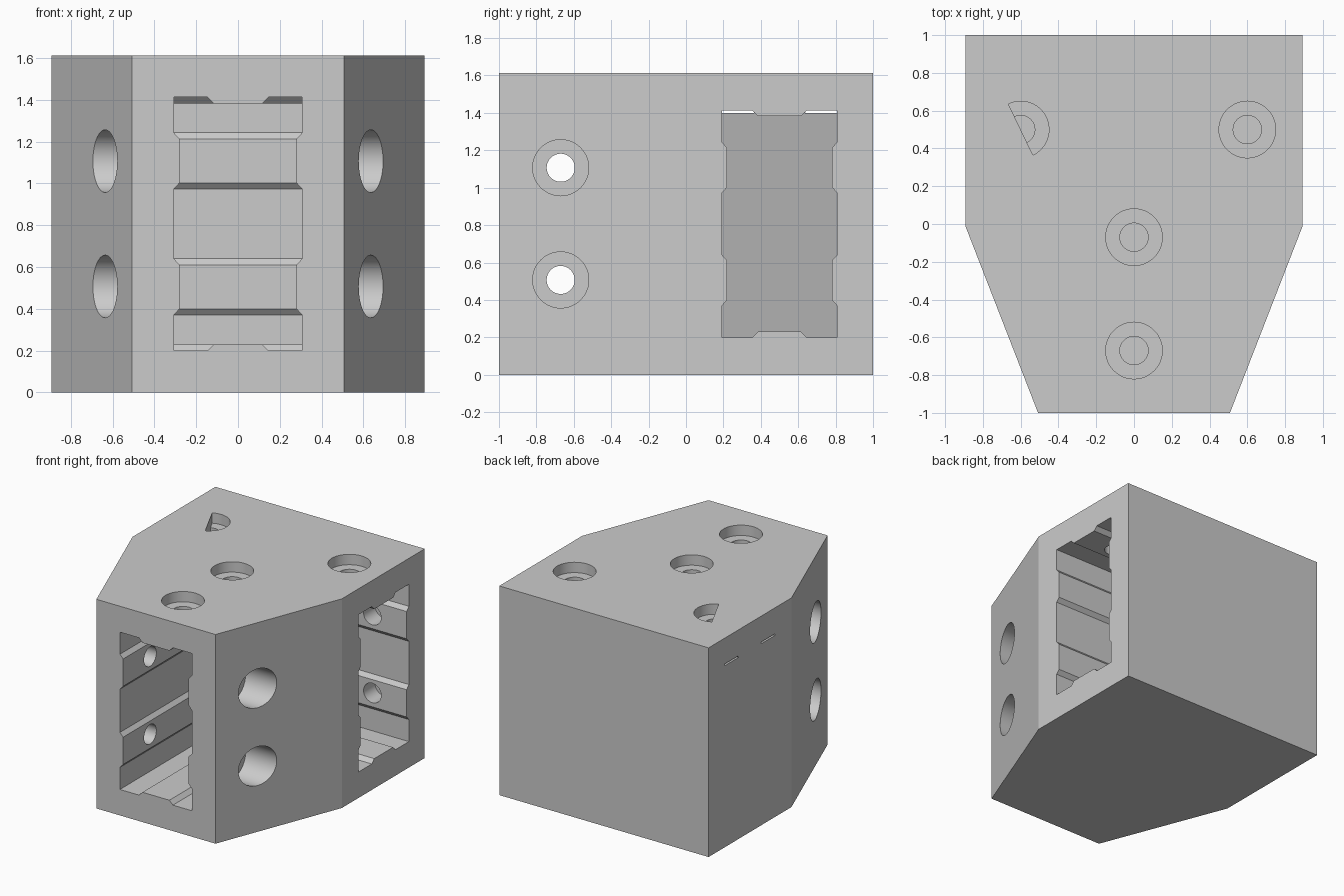
import bpy, bmesh, math
from mathutils import Vector

old = bpy.data.objects.get("Cube")
if old:
    bpy.data.objects.remove(old, do_unlink=True)

HEIGHT = 1.613
BORE, RECESS = 0.075, 0.15          # screw hole radii
CROSS_Y = 0.5                       # centre line of the side socket
SLANT = (-0.6, -0.48)               # slanted end wall: x at the centre line, dx/dy

grey = bpy.data.materials.new("light_grey")
grey.use_nodes = True
grey.diffuse_color = (0.6, 0.6, 0.6, 1)
grey.node_tree.nodes["Principled BSDF"].inputs["Base Color"].default_value = (0.6, 0.6, 0.6, 1)


def loft(name, start, end):
    """Closed solid between two matching loops of points."""
    bm = bmesh.new()
    a = [bm.verts.new(p) for p in start]
    b = [bm.verts.new(p) for p in end]
    bm.faces.new(a)
    bm.faces.new(b[::-1])
    for i in range(len(a)):
        j = (i + 1) % len(a)
        bm.faces.new((a[j], a[i], b[i], b[j]))
    bmesh.ops.recalc_face_normals(bm, faces=bm.faces)
    mesh = bpy.data.meshes.new(name)
    bm.to_mesh(mesh)
    bm.free()
    mesh.materials.append(grey)
    obj = bpy.data.objects.new(name, mesh)
    bpy.context.collection.objects.link(obj)
    return obj


def cut(cutter):
    """Subtract a cutter from the body and discard it."""
    mod = body.modifiers.new("cut", 'BOOLEAN')
    mod.operation, mod.solver, mod.object = 'DIFFERENCE', 'EXACT', cutter
    bpy.ops.object.modifier_apply(modifier=mod.name)
    bpy.data.objects.remove(cutter, do_unlink=True)


def drill(centre, axis, radius, length, start_angle=0.0, half=False):
    """Round hole, or half-round hole, running from centre along axis."""
    axis = Vector(axis)
    u = Vector((1, 0, 0)) if axis.x == 0 else Vector((0, 1, 0))
    v = Vector((0, 1, 0)) if axis.z else Vector((0, 0, 1))
    count = 25 if half else 48
    step = math.pi / 24
    ring = []
    for i in range(count):
        t = start_angle + i * step
        ring.append(Vector(centre) + radius * (u * math.cos(t) + v * math.sin(t)))
    cut(loft("hole_cutter", ring, [p + axis * length for p in ring]))


# Body: tapered block
half_plan = [(0.508, -1), (0.893, -0.01), (0.893, 1)]
plan = half_plan + [(-x, y) for x, y in reversed(half_plan)]
body = loft("connector_block", [(x, y, 0) for x, y in plan],
            [(x, y, HEIGHT) for x, y in plan])
bpy.context.view_layer.objects.active = body
body.select_set(True)

# Ribbed socket section, mirrored up and across
quarter = [(0.115, 0.23), (0.145, 0.2), (0.307, 0.2), (0.307, 0.37),
           (0.28, 0.4), (0.28, 0.61), (0.307, 0.64)]
right = quarter + [(w, HEIGHT - z) for w, z in reversed(quarter)]
section = right + [(-w, z) for w, z in reversed(right)]


def slant_x(w):
    return SLANT[0] + SLANT[1] * w


# Side socket with a slanted end, then the front socket opening into it
cut(loft("side_socket", [(slant_x(w), CROSS_Y + w, z) for w, z in section],
         [(1.1, CROSS_Y + w, z) for w, z in section]))
cut(loft("front_socket", [(w, -1.1, z) for w, z in section],
         [(w, 0.3, z) for w, z in section]))

# Thin slits left above the closed end
for side in (-1, 1):
    slit = [(side * w, z) for w, z in
            ((0.135, 1.4), (0.307, 1.4), (0.307, 1.413), (0.145, 1.413))]
    cut(loft("slit", [(-1.0, CROSS_Y + w, z) for w, z in slit],
             [(slant_x(w) + 0.02, CROSS_Y + w, z) for w, z in slit]))

# Top screw holes with recesses
for x, y in ((0, -0.67), (0, -0.07), (0.6, CROSS_Y), (-0.6, CROSS_Y)):
    half = x < 0
    angle = math.atan2(-1, -SLANT[1]) if half else 0.0
    drill((x, y, 1.533), (0, 0, 1), RECESS, 0.2, angle, half)
    drill((x, y, 1.3), (0, 0, 1), BORE, 0.4, angle, half)

# Side screw holes with recesses, and blind holes in the rear wall
for z in (0.507, 1.107):
    for side in (-1, 1):
        drill((side * 0.43, -0.67, z), (side, 0, 0), RECESS, 0.7)
        drill((side * 0.2, -0.67, z), (side, 0, 0), BORE, 0.9)
        drill((side * 0.6, 0.7, z), (0, 1, 0), BORE, 0.22)

bpy.ops.object.shade_smooth_by_angle(angle=math.radians(20))
